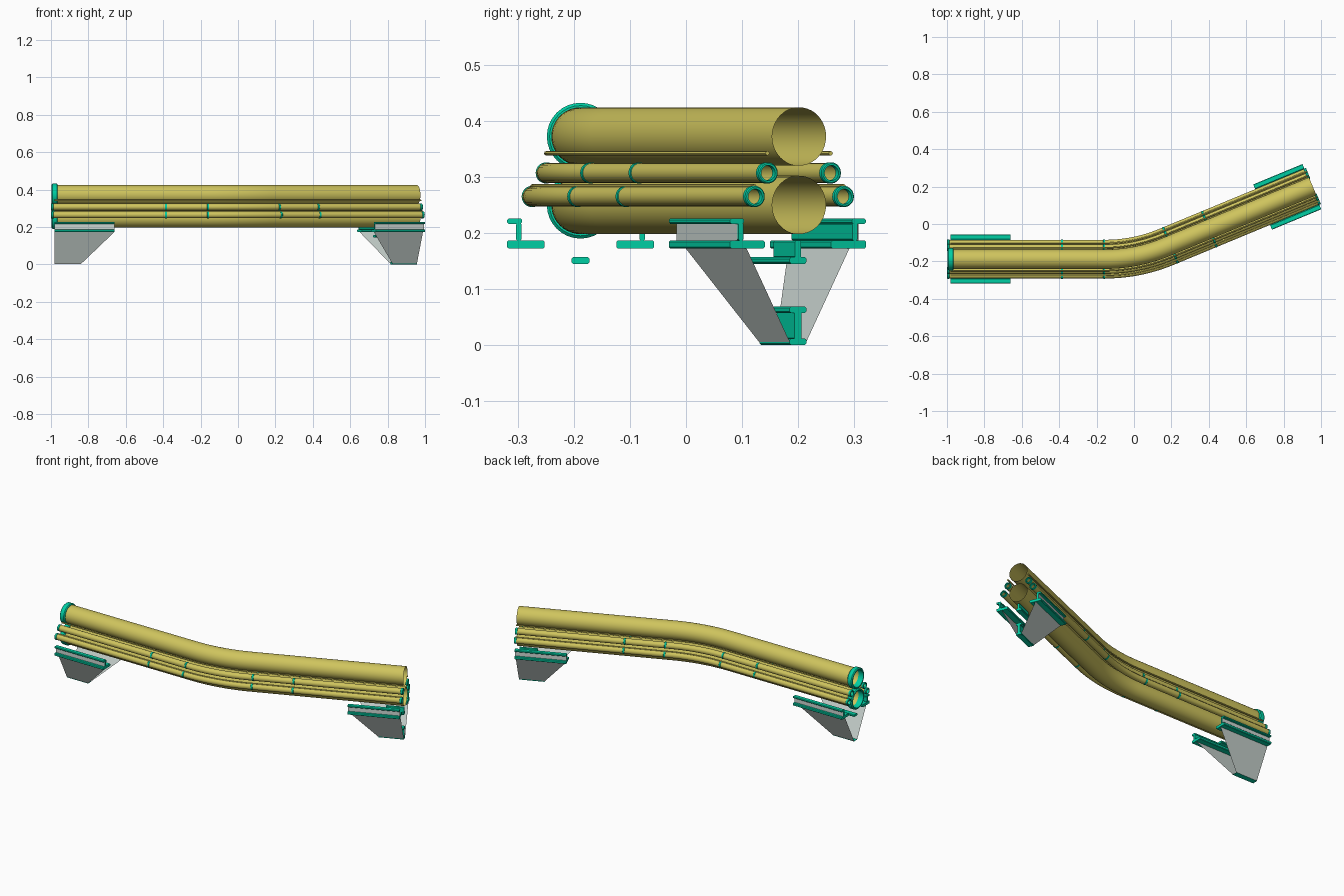
import bpy, bmesh, math
from mathutils import Vector

if "Cube" in bpy.data.objects:
    bpy.data.objects.remove(bpy.data.objects["Cube"])

def material(name, rgb):
    m = bpy.data.materials.new(name)
    m.diffuse_color = (*rgb, 1)
    m.use_nodes = True
    m.node_tree.nodes["Principled BSDF"].inputs["Base Color"].default_value = m.diffuse_color
    return m

YELLOW = material("pipe_yellow", (0.62, 0.55, 0.11))
TEAL = material("trim_teal", (0.0, 0.62, 0.37))
GREY = material("plate_grey", (0.60, 0.67, 0.64))

# Centre line: straight, bend, straight
ANG = math.radians(22.5)
VX, CY, T = 0.015, -0.188, 0.17
R = T / math.tan(ANG / 2)
A = 1 + VX - T
L = R * ANG
END = A + L + (1.018 - T)

def after(d):
    """Path length at distance d past the bend corner."""
    return A + L + d - T

def place(s, u, z):
    if s <= A:
        p, a = Vector((s - 1, CY, z)), 0
    elif s <= A + L:
        a = (s - A) / R
        p = Vector((VX - T + R * math.sin(a), CY + R * (1 - math.cos(a)), z))
    else:
        a, d = ANG, T + s - A - L
        p = Vector((VX + d * math.cos(a), CY + d * math.sin(a), z))
    return p + u * Vector((-math.sin(a), math.cos(a), 0))

def finish(name, bm, mat, smooth=False, recalc=True):
    if recalc:
        bmesh.ops.recalc_face_normals(bm, faces=bm.faces)
    me = bpy.data.meshes.new(name)
    bm.to_mesh(me)
    bm.free()
    ob = bpy.data.objects.new(name, me)
    bpy.context.collection.objects.link(ob)
    me.materials.append(mat)
    if smooth:
        bpy.ops.object.select_all(action='DESELECT')
        bpy.context.view_layer.objects.active = ob
        ob.select_set(True)
        bpy.ops.object.shade_smooth_by_angle(angle=math.radians(35))
    return ob

def loft(name, loops, mat, closed=False, caps=False, smooth=True):
    """Skin a list of point loops."""
    bm = bmesh.new()
    rows = [[bm.verts.new(p) for p in lp] for lp in loops]
    pairs = list(zip(rows, rows[1:])) + ([(rows[-1], rows[0])] if closed else [])
    n = len(rows[0])
    for r0, r1 in pairs:
        for i in range(n):
            j = (i + 1) % n
            bm.faces.new((r0[i], r0[j], r1[j], r1[i]))
    if caps:
        bm.faces.new(rows[0])
        bm.faces.new(rows[-1])
    return finish(name, bm, mat, smooth)

def circle(s, u, z, r, n):
    return [place(s, u + r * math.cos(k * math.tau / n), z + r * math.sin(k * math.tau / n))
            for k in range(n)]

def stations(s0, s1):
    return [s0] + [A + L * k / 12 for k in range(13)] + [s1]

def pipe(name, u, z, r, s0, s1, n, caps=False):
    loft(name, [circle(s, u, z, r, n) for s in stations(s0, s1)], YELLOW, caps=caps)

def ring(name, u, z, r_in, r_out, s0, s1, n=20):
    b = 0.15 * (s1 - s0)
    prof = [(s0, r_in), (s0, r_out - b), (s0 + b, r_out), (s1 - b, r_out), (s1, r_out - b), (s1, r_in)]
    loft(name, [circle(s, u, z, r, n) for s, r in prof], TEAL, closed=True)

def bar(name, s0, s1, u0, u1, z0, z1, mat=TEAL, bev=0.003):
    """Beam along the path with chamfered section."""
    b = bev
    sec = [(u0 + b, z0), (u1 - b, z0), (u1, z0 + b), (u1, z1 - b),
           (u1 - b, z1), (u0 + b, z1), (u0, z1 - b), (u0, z0 + b)]
    loft(name, [[place(s, u, z) for u, z in sec] for s in (s0, s1)], mat, caps=True, smooth=False)

def panel(name, pts, outward, mat=GREY):
    """Single flat plate; outward is the side (+1/-1 in y) it faces."""
    bm = bmesh.new()
    f = bm.faces.new([bm.verts.new(place(*p)) for p in pts])
    f.normal_update()
    if f.normal.y * outward < 0:
        f.normal_flip()
    finish(name, bm, mat, recalc=False)

# Large pipes with end flange
for label, z in (("upper", 0.372), ("lower", 0.25)):
    pipe(label + "_main_pipe", 0, z, 0.052, 0.015, END, 40)
    ring(label + "_main_pipe_flange", 0, z, 0.049, 0.060, 0.003, 0.036, 32)

# Small side pipes, their collars and thin rods
joints = (0.615, 0.84, after(0.195), after(0.42))
for side, sg in (("left", 1), ("right", -1)):
    for label, u, z, rod_z in (("upper", 0.061, 0.307, 0.342), ("lower", 0.086, 0.265, 0.283)):
        u *= sg
        tag = f"{side}_{label}"
        pipe(tag + "_small_pipe", u, z, 0.0175, 0.006, END + 0.002, 20)
        pipe(tag + "_rod", u, rod_z, 0.004, 0.02, END, 8, caps=True)
        for s in joints:
            ring(tag + "_collar", u, z, 0.0165, 0.0188, s - 0.006, s + 0.006)
        for s in (0.0, END - 0.010):
            ring(tag + "_end_ring", u, z, 0.0135, 0.0190, s, s + 0.014)

# Support stands: e = outer end, d = direction inward, ln = length
for label, e, d, ln in (("start", 0.02, 1, 0.32), ("finish", END - 0.005, -1, 0.285)):
    def span(a, b):
        return sorted((e + d * a, e + d * b))
    for side, sg in (("left", 1), ("right", -1)):
        tag = f"{label}_{side}"
        # sloped side plate down to the foot
        panel(tag + "_leg_plate", [(e, sg * 0.100, 0.174), (e, sg * 0.014, 0.002),
                                   (e + d * 0.14, sg * 0.014, 0.002),
                                   (e + d * ln, sg * 0.100, 0.174)], sg)
        # rail: lower flange, web, top flange
        for part, a, b, z0, z1 in (("lower_flange", 0.064, 0.131, 0.172, 0.187),
                                   ("web", 0.105, 0.115, 0.186, 0.218),
                                   ("top_flange", 0.104, 0.131, 0.216, 0.226)):
            u0, u1 = sorted((sg * a, sg * b))
            bar(f"{tag}_rail_{part}", *span(0, ln), u0, u1, z0, z1)
        panel(tag + "_rail_panel", [(e, sg * 0.1165, 0.187), (e + d * ln, sg * 0.1165, 0.187),
                                    (e + d * ln, sg * 0.1165, 0.216), (e, sg * 0.1165, 0.216)], sg)
    # hanger strip running under the pipes
    bar(label + "_hanger", *span(0.0, 0.24), -0.016, 0.016, 0.145, 0.157)
    # flat sole closing the bottom between the leg plates
    panel(label + "_sole", [(e, -0.016, 0.001), (e, 0.016, 0.001),
                            (e + d * 0.14, 0.016, 0.001), (e + d * 0.14, -0.016, 0.001)], 1, TEAL)

# Foot beam of the finish stand
F = END - 0.005
bar("finish_foot_base", F - 0.14, F, -0.016, 0.016, 0.0, 0.012)
bar("finish_foot_web", F - 0.08, F, -0.007, 0.007, 0.010, 0.060)
bar("finish_foot_top", F - 0.08, F, -0.016, 0.016, 0.057, 0.069)
bar("finish_hanger_web", F - 0.10, F, -0.006, 0.006, 0.155, 0.187)
